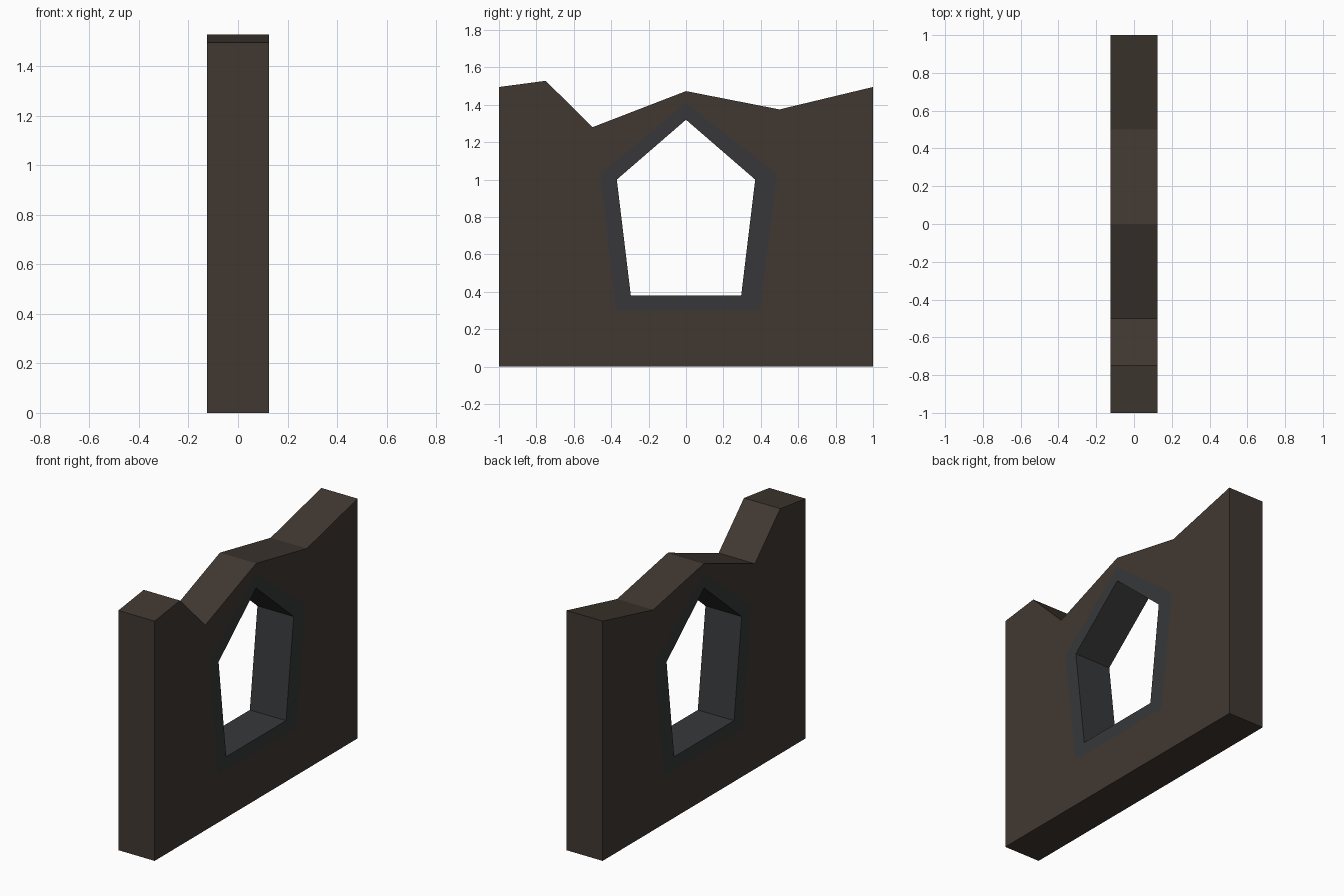
import bpy, bmesh

if "Cube" in bpy.data.objects:
    bpy.data.objects.remove(bpy.data.objects["Cube"])

HALF = 0.125  # half wall thickness


def material(name, rgb):
    m = bpy.data.materials.new(name)
    m.diffuse_color = (*rgb, 1)
    m.use_nodes = True
    m.node_tree.nodes["Principled BSDF"].inputs["Base Color"].default_value = m.diffuse_color
    return m


def pierced_slab(name, outer, inner, rim, mat):
    """Two parallel faces between an outer and an inner outline, joined along one rim."""
    bm = bmesh.new()
    sides = []
    for x in (-HALF, HALF):
        loops = [[bm.verts.new((x, y, z)) for y, z in pts] for pts in (outer, inner)]
        edges = [bm.edges.new((l[i], l[(i + 1) % len(l)]))
                 for l in loops for i in range(len(l))]
        fill = bmesh.ops.triangle_fill(bm, edges=edges, use_beauty=True)
        for f in fill["geom"]:
            if isinstance(f, bmesh.types.BMFace):
                f.normal_update()
                if f.normal.x * x < 0:
                    f.normal_flip()
        sides.append(loops[rim])
    a, b = sides
    n = len(a)
    for i in range(n):
        j = (i + 1) % n
        # outlines run counter-clockwise seen from +x
        quad = (a[i], a[j], b[j], b[i])
        bm.faces.new(quad if rim == 0 else quad[::-1])
    mesh = bpy.data.meshes.new(name)
    bm.to_mesh(mesh)
    bm.free()
    mesh.materials.append(mat)
    obj = bpy.data.objects.new(name, mesh)
    bpy.context.collection.objects.link(obj)
    return obj


wall_mat = material("dark brown wall", (0.052, 0.040, 0.031))
frame_mat = material("dark grey stone", (0.038, 0.039, 0.041))

# Outlines as (y, z)
wall_outline = [(-1, 0), (1, 0), (1, 1.495), (0.5, 1.375), (0, 1.473),
                (-0.5, 1.28), (-0.75, 1.528), (-1, 1.495)]
frame_outline = [(-0.375, 0.30), (0.395, 0.30), (0.485, 1.03), (0, 1.41), (-0.46, 1.03)]
opening = [(-0.295, 0.38), (0.295, 0.38), (0.37, 1.0), (0, 1.32), (-0.37, 1.0)]

# Broken wall, and the flush window surround lining its opening
pierced_slab("broken_wall", wall_outline, frame_outline, 0, wall_mat)
pierced_slab("window_frame", frame_outline, opening, 1, frame_mat)
